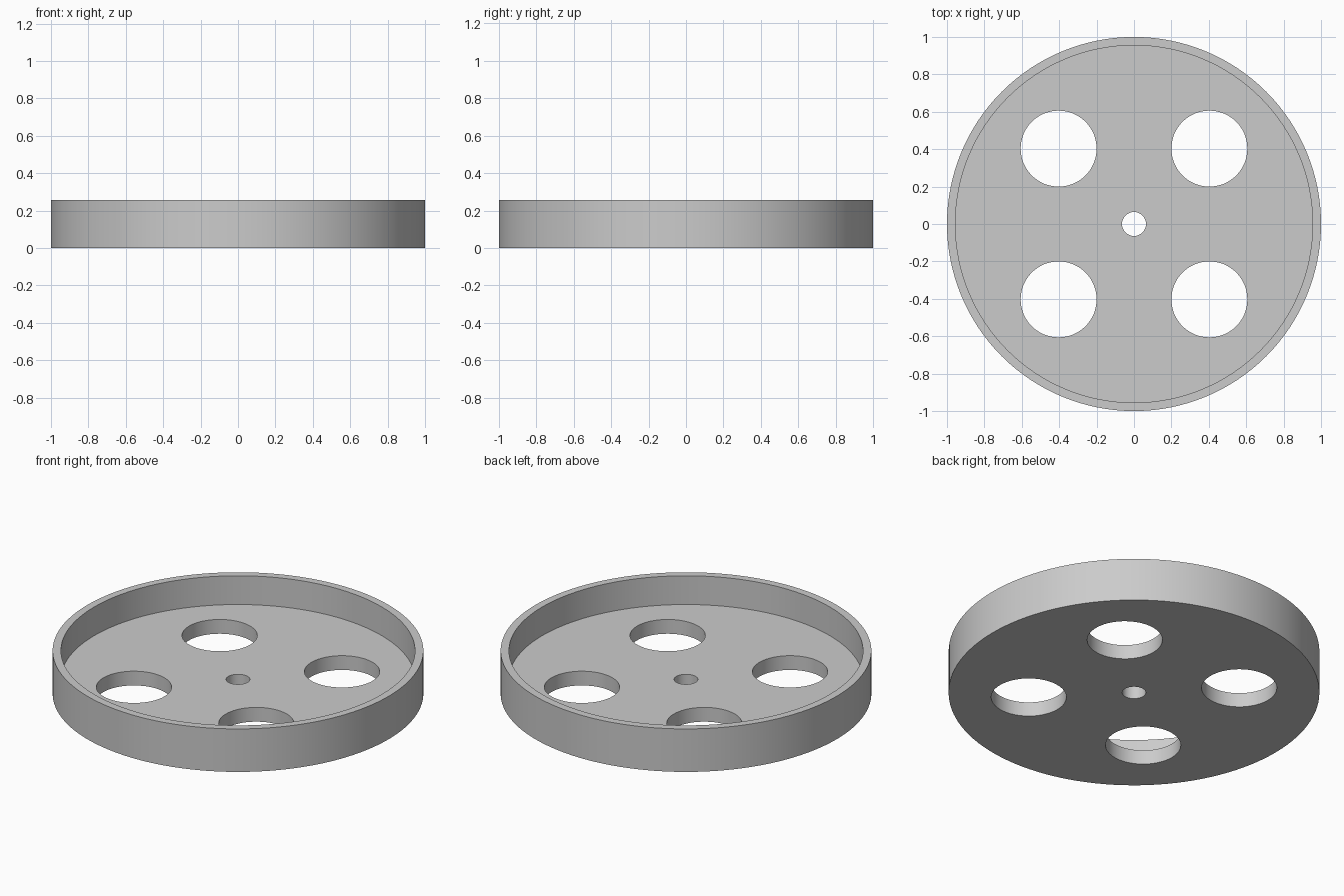
import bpy
import math

cube = bpy.data.objects.get("Cube")
if cube:
    bpy.data.objects.remove(cube, do_unlink=True)

HEIGHT, FLOOR = 0.256, 0.085
INNER_RADIUS = 0.955
HOLE_OFFSET, HOLE_RADIUS, BORE_RADIUS = 0.403, 0.203, 0.064

grey = bpy.data.materials.new("light_grey")
grey.use_nodes = True
colour = (0.6, 0.6, 0.6, 1)
grey.diffuse_color = colour
grey.node_tree.nodes["Principled BSDF"].inputs["Base Color"].default_value = colour


def cylinder(name, radius, bottom, top, x=0, y=0, sides=64):
    bpy.ops.mesh.primitive_cylinder_add(
        vertices=sides, radius=radius, depth=top - bottom,
        location=(x, y, (bottom + top) / 2))
    obj = bpy.context.object
    obj.name = name
    obj.data.materials.append(grey)
    return obj


# Solid disc that becomes the rimmed wheel
wheel = cylinder("wheel_disc", 1, 0, HEIGHT, sides=128)

# Recess inside the rim, centre bore and four round openings
cutters = [
    cylinder("recess_cutter", INNER_RADIUS, FLOOR, HEIGHT + 0.1, sides=128),
    cylinder("bore_cutter", BORE_RADIUS, -0.1, HEIGHT),
]
for sx in (-1, 1):
    for sy in (-1, 1):
        cutters.append(cylinder("opening_cutter", HOLE_RADIUS, -0.1, HEIGHT,
                                sx * HOLE_OFFSET, sy * HOLE_OFFSET))

bpy.ops.object.select_all(action="DESELECT")
wheel.select_set(True)
bpy.context.view_layer.objects.active = wheel
for cutter in cutters:
    cutter.hide_render = True
    cut = wheel.modifiers.new(cutter.name, "BOOLEAN")
    cut.operation = "DIFFERENCE"
    cut.solver = "EXACT"
    cut.object = cutter
    bpy.ops.object.modifier_apply(modifier=cut.name)
    bpy.data.objects.remove(cutter, do_unlink=True)

# Smooth round walls with crisp rims
bpy.ops.object.shade_smooth_by_angle(angle=math.radians(30))
